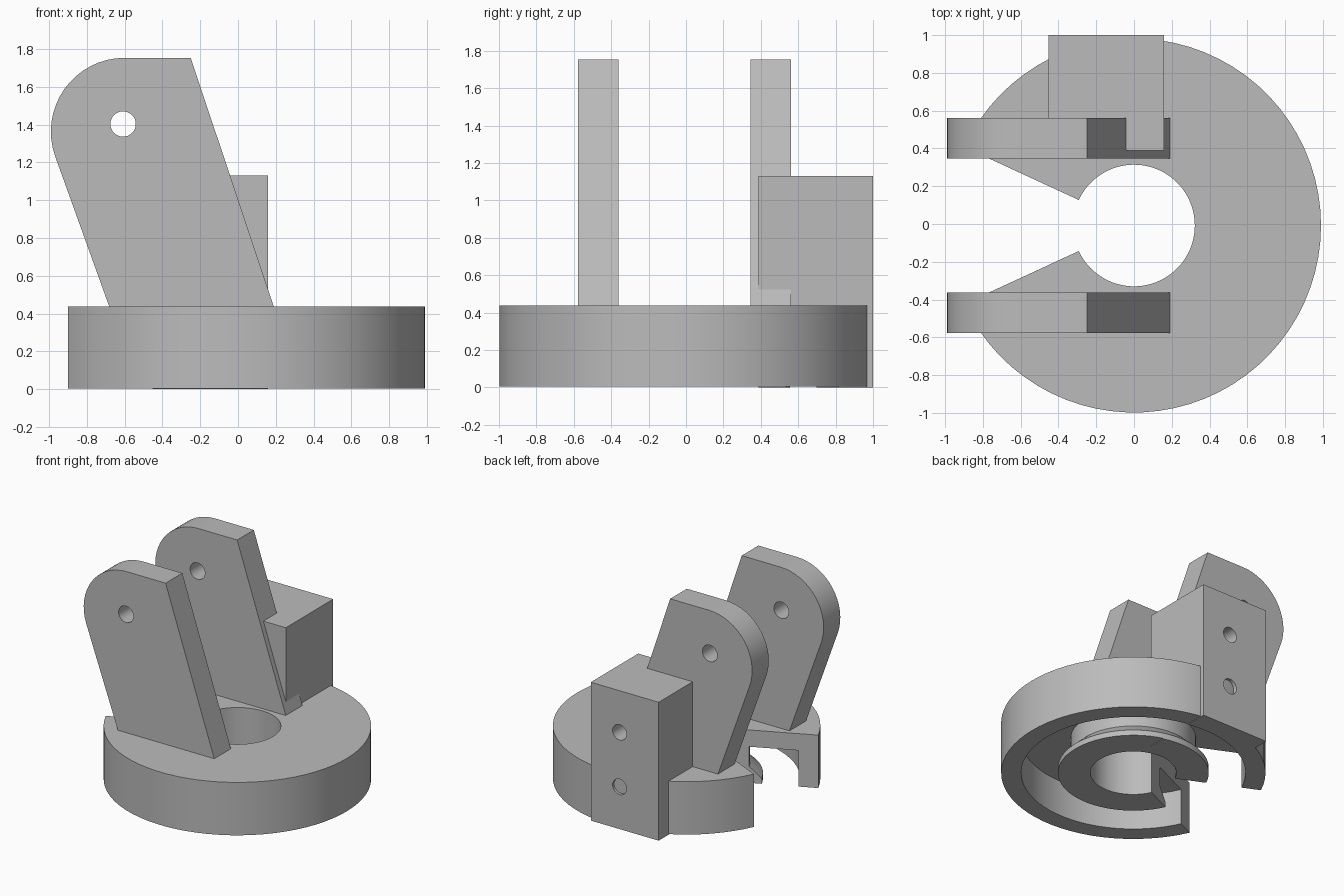
import bpy, bmesh, math
from mathutils import Vector, Matrix

if "Cube" in bpy.data.objects:
    bpy.data.objects.remove(bpy.data.objects["Cube"])

grey = bpy.data.materials.new("plain grey")
grey.diffuse_color = (0.5, 0.5, 0.5, 1)
grey.use_nodes = True
grey.node_tree.nodes["Principled BSDF"].inputs["Base Color"].default_value = grey.diffuse_color
CY = -0.008                     # y of the shared axis
GAP = math.radians(24.8)        # half angle of the open wedge


def finish(bm, name):
    bmesh.ops.recalc_face_normals(bm, faces=bm.faces[:])
    me = bpy.data.meshes.new(name)
    bm.to_mesh(me)
    bm.free()
    ob = bpy.data.objects.new(name, me)
    bpy.context.collection.objects.link(ob)
    me.materials.append(grey)
    return ob


def prism(name, pts, vec):
    """Extrude a closed outline along vec."""
    bm = bmesh.new()
    f = bm.faces.new([bm.verts.new(p) for p in pts])
    r = bmesh.ops.extrude_face_region(bm, geom=[f])
    bmesh.ops.translate(bm, vec=vec, verts=[v for v in r["geom"] if isinstance(v, bmesh.types.BMVert)])
    return finish(bm, name)


def revolve(name, section, gap, steps):
    """Sweep an (r, z) section around the axis, leaving a wedge open at -x."""
    bm = bmesh.new()
    full = gap == 0
    n = steps if full else steps + 1
    rings = []
    for i in range(n):
        a = -math.pi + gap + (2 * math.pi - 2 * gap) * i / steps
        rings.append([bm.verts.new((r * math.cos(a), CY + r * math.sin(a), z)) for r, z in section])
    m = len(section)
    for i in range(steps):
        a, b = rings[i], rings[(i + 1) % n]
        for j in range(m):
            k = (j + 1) % m
            bm.faces.new((a[j], a[k], b[k], b[j]))
    if not full:
        bm.faces.new(rings[0])
        bm.faces.new(rings[-1])
    return finish(bm, name)


def rod(x, z, r, y0, y1):
    """Round cutter along y."""
    pts = [(x + r * math.cos(math.tau * i / 32), y0, z + r * math.sin(math.tau * i / 32)) for i in range(32)]
    return prism("hole_cutter", pts, (0, y1 - y0, 0))


def cut(ob, cutter):
    cutter.hide_render = True
    mod = ob.modifiers.new("cut", "BOOLEAN")
    mod.operation, mod.solver, mod.object = "DIFFERENCE", "EXACT", cutter
    bpy.context.view_layer.objects.active = ob
    bpy.ops.object.modifier_apply(modifier=mod.name)
    bpy.data.objects.remove(cutter)


# round base: hub with a flared foot, top plate and outer wall
base = revolve("base", [(0.322, 0.005), (0.565, 0.005), (0.565, 0.05), (0.47, 0.14), (0.47, 0.30),
                        (0.84, 0.30), (0.84, 0.005), (0.99, 0.005), (0.99, 0.437), (0.322, 0.437)],
               GAP, 64)

# two leaning arms with a rounded corner and a pin hole
outline = [(0.195, 0.42), (-0.25, 1.753)]
for i in range(17):
    a = math.radians(90 + 109.5 * i / 16)
    outline.append((-0.60 + 0.39 * math.cos(a), 1.363 + 0.39 * math.sin(a)))
outline.append((-0.675, 0.42))
arms = []
for name, y in (("front_arm", CY - 0.569), ("rear_arm", CY + 0.354)):
    arm = prism(name, [(x, y, z) for x, z in outline], (0, 0.215, 0))
    cut(arm, rod(-0.608, 1.403, 0.067, y - 0.1, y + 0.315))
    arms.append(arm)

# mounting block at the back, hollowed by the ring groove, with two blind screw holes
block = prism("mounting_block", [(-0.453, 0.388, 0), (0.16, 0.388, 0), (0.16, 1.0, 0), (-0.453, 1.0, 0)],
              (0, 0, 1.13))
cut(block, revolve("groove_cutter", [(0.565, -0.1), (0.565, 0.05), (0.47, 0.14), (0.47, 0.30),
                                     (0.84, 0.30), (0.84, -0.1)], 0, 96))
for z in (0.79, 0.345):
    cut(block, rod(-0.10, z, 0.063, 0.6, 1.1))

# smooth the round walls, keep the edges sharp
for ob in [base, block] + arms:
    bpy.ops.object.select_all(action="DESELECT")
    ob.select_set(True)
    bpy.context.view_layer.objects.active = ob
    bpy.ops.object.shade_smooth_by_angle(angle=math.radians(30))
